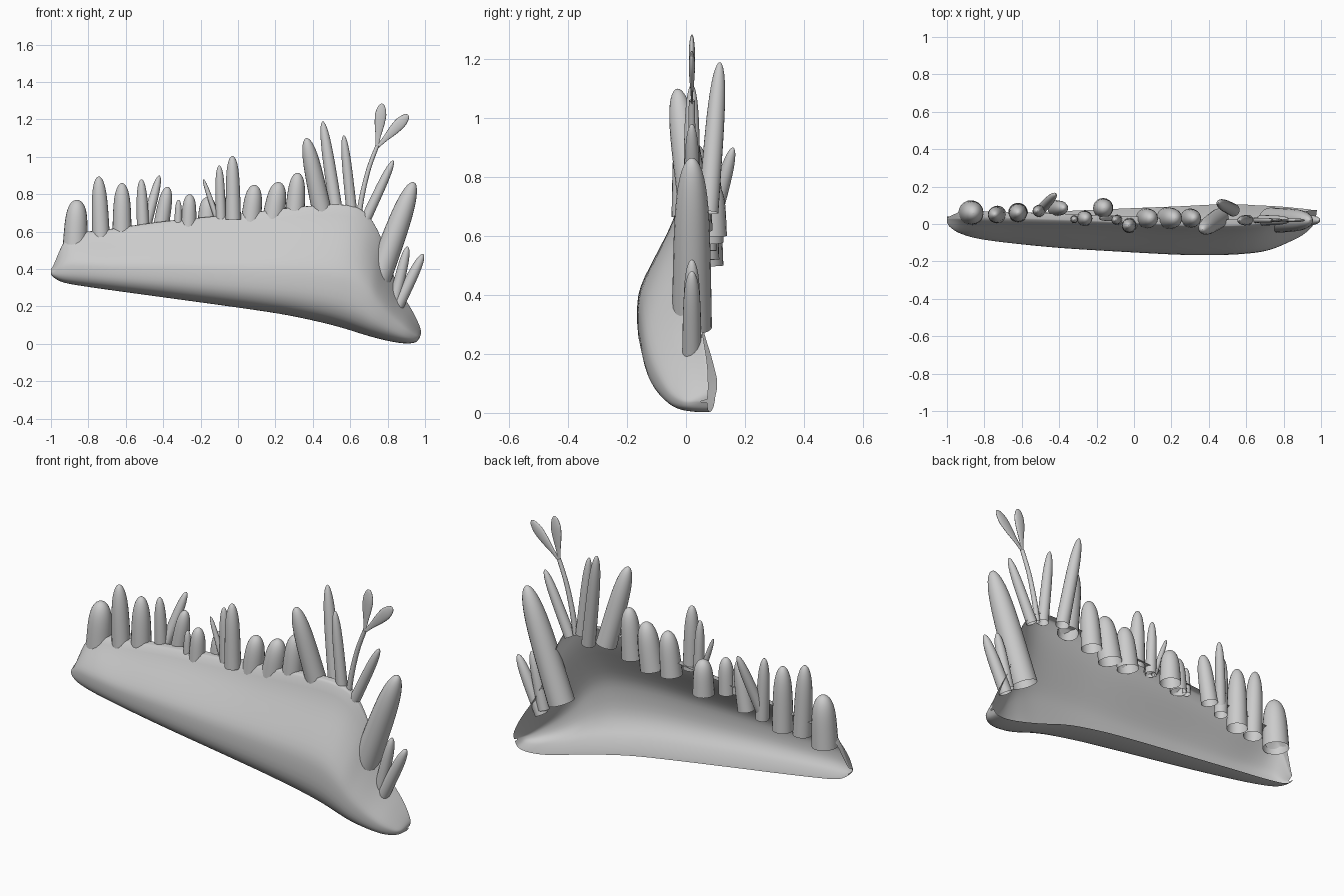
import bpy
import math
from mathutils import Vector


def loft(name, rows, closed=False):
    # skin a list of equal-length point rows
    n = len(rows[0])
    verts = [tuple(p) for r in rows for p in r]
    faces = []
    for i in range(len(rows) - 1):
        for j in range(n if closed else n - 1):
            k = (j + 1) % n
            faces.append((i * n + j, i * n + k, (i + 1) * n + k, (i + 1) * n + j))
    mesh = bpy.data.meshes.new(name)
    mesh.from_pydata(verts, [], faces)
    mesh.update()
    ob = bpy.data.objects.new(name, mesh)
    bpy.context.collection.objects.link(ob)
    bpy.ops.object.select_all(action='DESELECT')
    ob.select_set(True)
    bpy.context.view_layer.objects.active = ob
    bpy.ops.object.shade_smooth_by_angle(angle=math.radians(55))
    return ob


def spline(pts, sub):
    # Catmull-Rom through tuples of any length
    out = []
    m = len(pts) - 1
    for i in range(m):
        a, b, c, d = pts[max(i - 1, 0)], pts[i], pts[i + 1], pts[min(i + 2, m)]
        for s in range(sub):
            t = s / sub
            out.append([0.5 * (2 * q + (r - p) * t + (2 * p - 5 * q + 4 * r - w) * t * t
                               + (3 * q - p - 3 * r + w) * t ** 3)
                        for p, q, r, w in zip(a, b, c, d)])
    out.append(list(pts[-1]))
    return out


def ring(center, axis, r, flat=1.0, n=20):
    a = axis.normalized()
    e2 = (Vector((0, 1, 0)) - a * a.y).normalized()
    e1 = e2.cross(a)
    return [center + e1 * (r * math.cos(2 * math.pi * k / n))
            + e2 * (r * flat * math.sin(2 * math.pi * k / n)) for k in range(n)]


def finger(name, base, tip, r):
    # open-bottomed tapering tube with a rounded tip
    b, t = Vector(base), Vector(tip)
    rows = []
    for i in range(17):
        f = math.sin(math.pi / 2 * i / 16)
        rad = r * max(0.001, math.sqrt(max(0, 1 - f ** 5.5))) * (1 - 0.15 * f)
        rows.append(ring(b.lerp(t, f), t - b, rad))
    loft(name, rows, True)


# Hollow body: top edge x,z,y / bottom edge x,z,y / front depth y
stations = [
    (-1.0, .40, .03, -1.0, .375, .04, .01),
    (-.985, .425, .03, -.985, .355, .04, -.015),
    (-.93, .545, .03, -.93, .328, .045, -.05),
    (-.87, .59, .03, -.80, .305, .05, -.08),
    (-.70, .612, .025, -.60, .277, .06, -.105),
    (-.40, .655, .015, -.35, .243, .07, -.13),
    (0.0, .695, 0.0, 0.0, .195, .085, -.152),
    (.30, .73, -.015, .25, .157, .095, -.165),
    (.55, .745, -.015, .45, .115, .105, -.165),
    (.67, .71, -.005, .57, .083, .105, -.158),
    (.75, .60, .01, .65, .058, .10, -.148),
    (.805, .44, .03, .72, .037, .097, -.13),
    (.86, .30, .05, .80, .017, .092, -.10),
    (.93, .18, .07, .87, .005, .085, -.065),
    (.965, .11, .075, .92, .003, .08, -.03),
    (.978, .07, .075, .955, .012, .075, .005),
    (.976, .045, .072, .972, .035, .072, .05),
]
section = spline([(0, 0), (.15, .28), (.35, .68), (.52, .94), (.66, 1), (.82, .96),
                  (.93, .79), (.98, .52), (1, .22), (1, 0)], 3)
rows = []
for tx, tz, ty, bx, bz, by, fy in spline(stations, 5):
    # narrow ledge behind the top edge, fading out at both ends
    shelf = 0.04 * min(1, (tz - bz) / 0.25) * min(1, max(0.02, (0.8 - tx) / 0.15))
    row = [(tx, ty + shelf, tz), (tx, ty + shelf * .25, tz - shelf * .03),
           (tx, ty + shelf * .1, tz - shelf * .1)]
    for f, g in section:
        f0 = max(f, shelf * .5)
        rim = ty + (by - ty) * f
        row.append((tx + (bx - tx) * f0, rim + (fy - rim) * g, tz + (bz - tz) * f0))
    rows.append(row)
loft("hull_body", rows)

# Upright fingers on the ridge: base x,z, tip x,z, y, radius
upright = [
    (-.872, .50, -.86, .77, .06, .067), (-.73, .52, -.745, .895, .05, .048),
    (-.62, .52, -.62, .86, .06, .053), (-.505, .55, -.517, .88, .07, .034),
    (-.42, .58, -.375, .84, .085, .043), (-.32, .62, -.318, .77, .025, .021),
    (-.265, .61, -.258, .80, .03, .042), (-.165, .60, -.16, .785, .085, .054),
    (-.09, .65, -.10, .955, .022, .028), (-.025, .665, -.03, 1.005, -.008, .041),
    (.065, .62, .09, .85, .03, .055), (.18, .62, .22, .865, .03, .06),
    (.30, .65, .32, .915, .03, .053),
]
for i, (x0, z0, x1, z1, y, r) in enumerate(upright):
    finger(f"ridge_finger_{i + 1}", (x0, y, z0), (x1, y, z1), r)

# Leaning fingers: base, tip, radius
leaning = [
    ((-.50, .075, .60), (-.42, .16, .90), .028),
    ((-.105, .03, .65), (-.185, .03, .88), .015),
    ((.455, .03, .68), (.365, -.03, 1.10), .053),
    ((.53, .075, .68), (.453, .115, 1.19), .035),
    ((.61, .02, .69), (.565, .02, 1.115), .029),
    ((.68, .02, .66), (.83, .02, .98), .028),
    ((.73, .02, .29), (.94, .02, .865), .068),
    ((.835, .02, .225), (.907, .02, .52), .031),
    ((.85, .02, .195), (.99, .02, .48), .033),
]
for i, (b, t, r) in enumerate(leaning):
    finger(f"leaning_finger_{i + 1}", b, t, r)

# Sprig: curved stem with two flat leaves
path = [Vector((p[0], .02, p[1])) for p in
        spline([(.645, .68), (.665, .80), (.70, .94), (.745, 1.06)], 5)]
loft("sprig_stem", [ring(p, path[min(i + 1, len(path) - 1)] - path[max(i - 1, 0)],
                         .015 - .005 * i / len(path), 1, 12)
                    for i, p in enumerate(path)], True)
for i, (x, z) in enumerate([(.77, 1.285), (.91, 1.225)]):
    b, t = Vector((.742, .02, 1.05)), Vector((x, .02, z))
    shape = spline([(0, .008), (.25, .014), (.5, .025), (.75, .03),
                    (.92, .02), (.98, .01), (1, .0005)], 3)
    loft(f"sprig_leaf_{i + 1}", [ring(b.lerp(t, f), t - b, max(r, .0005), .35)
                                 for f, r in shape], True)
